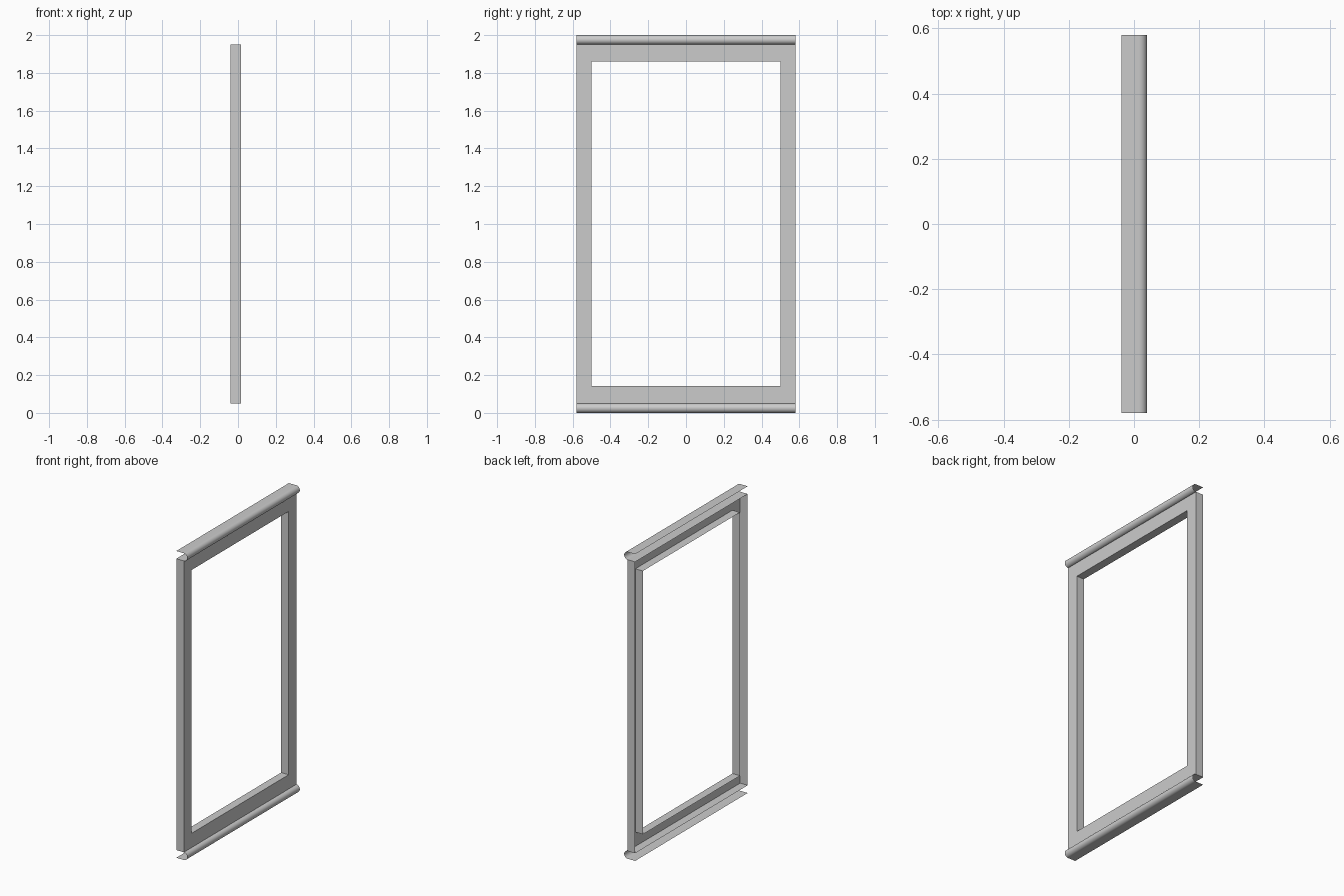
import bpy, bmesh, math

if "Cube" in bpy.data.objects:
    bpy.data.objects.remove(bpy.data.objects["Cube"])

BACK, FRONT = -0.039, 0.015      # frame depth along x
HALF_W, OPEN_W = 0.58, 0.50      # outer and opening half widths
Z0, Z1 = 0.05, 1.95              # frame bottom and top
OPEN_Z0, OPEN_Z1 = 0.143, 1.86   # opening bottom and top
R = 0.025                        # bead radius (centre sits on the front face)


def finish(bm, name, smooth=False):
    mesh = bpy.data.meshes.new(name)
    bm.to_mesh(mesh)
    bm.free()
    obj = bpy.data.objects.new(name, mesh)
    bpy.context.collection.objects.link(obj)
    if smooth:
        bpy.ops.object.select_all(action='DESELECT')
        obj.select_set(True)
        bpy.context.view_layer.objects.active = obj
        bpy.ops.object.shade_smooth_by_angle(angle=math.radians(35))
    return obj


def rect_loop(bm, x, w, z0, z1):
    return [bm.verts.new((x, y, z)) for y, z in ((-w, z0), (w, z0), (w, z1), (-w, z1))]


def bridge(bm, a, b):
    for i in range(4):
        j = (i + 1) % 4
        bm.faces.new((a[i], a[j], b[j], b[i]))


# Frame: pressed sheet with outer walls, front face and inner walls, open at the back
bm = bmesh.new()
loops = [rect_loop(bm, BACK, HALF_W, Z0, Z1), rect_loop(bm, FRONT, HALF_W, Z0, Z1),
         rect_loop(bm, FRONT, OPEN_W, OPEN_Z0, OPEN_Z1), rect_loop(bm, BACK, OPEN_W, OPEN_Z0, OPEN_Z1)]
for a, b in zip(loops, loops[1:]):
    bridge(bm, a, b)
finish(bm, "open_back_frame")


# Rolled lip: thin flange that curls through a half circle onto the frame's front edge
def lip(name, centre_z, side):
    profile = [(BACK, centre_z + side * R)]
    for i in range(17):
        t = math.pi * i / 16
        profile.append((FRONT + R * math.sin(t), centre_z + side * R * math.cos(t)))
    bm = bmesh.new()
    rows = [[bm.verts.new((x, y, z)) for x, z in profile] for y in (-HALF_W, HALF_W)]
    for i in range(len(profile) - 1):
        quad = [rows[0][i], rows[0][i + 1], rows[1][i + 1], rows[1][i]]
        bm.faces.new(quad if side > 0 else quad[::-1])
    finish(bm, name, smooth=True)


lip("top_rolled_lip", Z1 + R, 1)
lip("bottom_rolled_lip", Z0 - R, -1)
